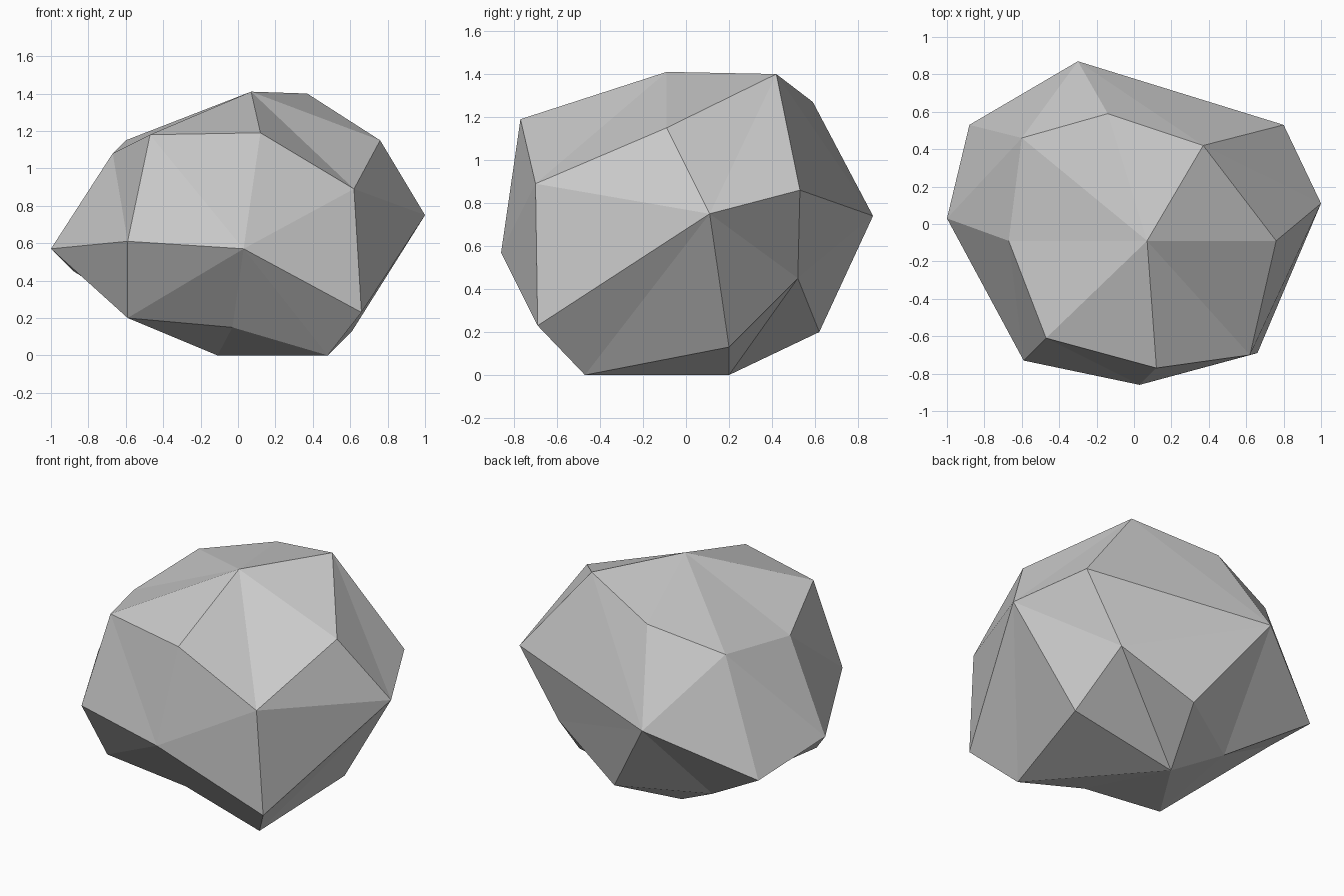
import bpy
import bmesh

cube = bpy.data.objects.get("Cube")
if cube:
    bpy.data.objects.remove(cube, do_unlink=True)

# Stone colour
stone = bpy.data.materials.new("stone_grey")
stone.use_nodes = True
grey = (0.6, 0.6, 0.6, 1)
stone.diffuse_color = grey
stone.node_tree.nodes["Principled BSDF"].inputs["Base Color"].default_value = grey

# Corners of the boulder
corners = dict(
    # crown
    J=(.07, -.09, 1.41), F=(.37, .42, 1.40), E=(-.14, .59, 1.27),
    D=(-.60, .46, 1.15), K=(-.67, -.09, 1.08), L=(-.47, -.61, 1.18),
    M=(.12, -.77, 1.19), N=(.62, -.70, .89), I=(.76, -.09, 1.15),
    # waist
    A=(-.30, .87, .74), B=(-.88, .53, .45), C=(-1, .03, .57),
    Q=(-.59, -.73, .61), P=(.03, -.86, .57), O=(.66, -.69, .23),
    H=(1, .11, .75), G=(.80, .53, .86), X=(.53, .52, .45),
    # underside
    R=(-.59, -.47, .20), U=(-.03, -.48, .15), S=(.48, -.47, 0),
    V=(.61, .20, .13), W=(.07, .62, .20), Y=(-.41, .32, .16),
    T=(-.11, .20, 0),
)

# Each hub corner is ringed by a closed fan of chipped facets
fans = dict(
    J="FEDKLMNI",   # top
    P="LMNOSURQ",   # front
    H="FGXVSONI",   # left side
    A="GFEDBYWX",   # back
    C="QKDBYR",     # right side
    T="SVXWYRU",    # base
)

bm = bmesh.new()
verts = {name: bm.verts.new(co) for name, co in corners.items()}


def facet(*names):
    bm.faces.new([verts[n] for n in names])


for hub, ring in fans.items():
    for here, following in zip(ring, ring[1:] + ring[0]):
        facet(hub, here, following)
# Single facet left between the top, front and right side fans
facet("K", "L", "Q")

bmesh.ops.recalc_face_normals(bm, faces=bm.faces[:])
mesh = bpy.data.meshes.new("boulder")
bm.to_mesh(mesh)
bm.free()
mesh.materials.append(stone)
boulder = bpy.data.objects.new("boulder", mesh)
bpy.context.collection.objects.link(boulder)
